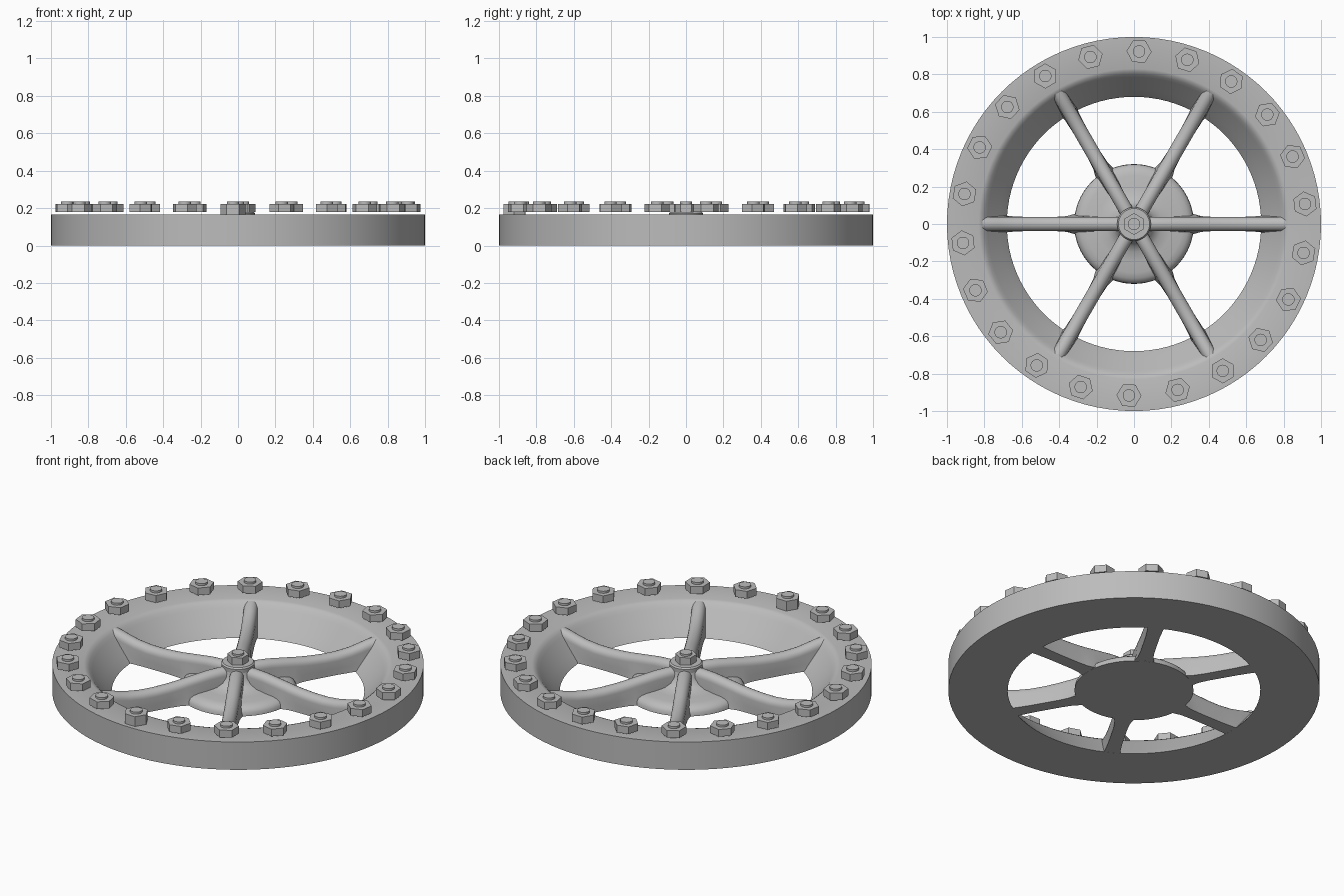
import bpy, bmesh, math
from mathutils import Matrix

old = bpy.data.objects.get("Cube")
if old:
    bpy.data.objects.remove(old, do_unlink=True)

# Single cast metal colour
GREY = (0.5, 0.5, 0.5, 1)
metal = bpy.data.materials.new("cast_grey")
metal.use_nodes = True
metal.diffuse_color = GREY
metal.node_tree.nodes["Principled BSDF"].inputs["Base Color"].default_value = GREY


def finish(bm, name, angle=35):
    """Turn a bmesh into a shaded object."""
    bmesh.ops.remove_doubles(bm, verts=bm.verts, dist=1e-5)
    bmesh.ops.recalc_face_normals(bm, faces=bm.faces)
    mesh = bpy.data.meshes.new(name)
    bm.to_mesh(mesh)
    bm.free()
    mesh.materials.append(metal)
    obj = bpy.data.objects.new(name, mesh)
    bpy.context.collection.objects.link(obj)
    bpy.ops.object.select_all(action='DESELECT')
    obj.select_set(True)
    bpy.context.view_layer.objects.active = obj
    bpy.ops.object.shade_smooth_by_angle(angle=math.radians(angle))
    return obj


def lathe(name, profile, closed=False, steps=96):
    """Spin a radius/height profile around z."""
    bm = bmesh.new()
    vs = [bm.verts.new((r, 0, z)) for r, z in profile]
    pairs = list(zip(vs, vs[1:])) + ([(vs[-1], vs[0])] if closed else [])
    edges = [bm.edges.new(p) for p in pairs]
    bmesh.ops.spin(bm, geom=vs + edges, cent=(0, 0, 0), axis=(0, 0, 1),
                   angle=math.tau, steps=steps)
    return finish(bm, name)


def prism(bm, sides, radius, z0, z1, x=0, y=0, turn=0):
    place = Matrix.Translation((x, y, (z0 + z1) / 2)) @ Matrix.Rotation(turn, 4, 'Z')
    bmesh.ops.create_cone(bm, cap_ends=True, segments=sides, radius1=radius,
                          radius2=radius, depth=z1 - z0, matrix=place)


def nut(name, x, y, turn, base, radius):
    """Hex nut with a short round stud end."""
    bm = bmesh.new()
    prism(bm, 6, radius, base, NUT_TOP, x, y, turn)
    prism(bm, 24, 0.033, NUT_TOP - 0.01, NUT_TOP + 0.012, x, y)
    finish(bm, name, 25)


RIM_TOP, NUT_BASE, NUT_TOP = 0.165, 0.18, 0.223

# Rim with a sloping inner wall
lathe("rim", [(0.68, 0), (1, 0), (1, RIM_TOP), (0.83, RIM_TOP), (0.815, 0.16),
              (0.80, 0.148), (0.785, 0.13), (0.72, 0.05), (0.695, 0.02)], closed=True)

# Hub dish rising to a central column and collar
lathe("hub", [(0, 0), (0.32, 0), (0.318, 0.02), (0.308, 0.035), (0.29, 0.047),
              (0.26, 0.054), (0.20, 0.058), (0.15, 0.066), (0.115, 0.085),
              (0.095, 0.115), (0.088, 0.15), (0, 0.15)])
lathe("hub_collar", [(0, 0.14), (0.088, 0.14), (0.09, 0.172), (0.083, 0.18), (0, 0.18)])

# Spokes: round-topped bars, each station is radius, height, base flare
STATIONS = [(0, 0.16, 0), (0.1, 0.162, 0), (0.18, 0.157, 0), (0.26, 0.146, 0.012),
            (0.32, 0.138, 0.015), (0.36, 0.132, 0.004), (0.42, 0.126, 0),
            (0.50, 0.121, 0), (0.58, 0.121, 0), (0.66, 0.129, 0.004),
            (0.72, 0.142, 0.012), (0.77, 0.155, 0.012), (0.81, 0.162, 0)]
HALF = 0.038


def section(height, flare):
    pts = [(HALF + flare, 0.001), (HALF + flare * 0.4, 0.04)]
    for i in range(11):
        a = math.pi * i / 10
        pts.append((HALF * math.cos(a), height - HALF + HALF * math.sin(a)))
    return pts + [(-y, z) for y, z in reversed(pts[:2])]


for n in range(6):
    bm = bmesh.new()
    rings = [[bm.verts.new((r, y, z)) for y, z in section(h, f)] for r, h, f in STATIONS]
    for a, b in zip(rings, rings[1:]):
        for i in range(len(a)):
            j = (i + 1) % len(a)
            bm.faces.new((a[i], a[j], b[j], b[i]))
    bm.faces.new(rings[0])
    bm.faces.new(rings[-1])
    bmesh.ops.rotate(bm, verts=bm.verts, cent=(0, 0, 0),
                     matrix=Matrix.Rotation(n * math.pi / 3, 3, 'Z'))
    finish(bm, f"spoke_{n + 1}")

# Ring of nuts, the one nearest the front reaches down to the rim
COUNT, RING = 22, 0.92
for n in range(COUNT):
    a = math.radians(6.5) + math.tau * n / COUNT
    base = RIM_TOP if n == 16 else NUT_BASE
    nut(f"rim_nut_{n + 1}", RING * math.cos(a), RING * math.sin(a) + 0.003,
        a, base, 0.067)

# Central nut on the collar
nut("hub_nut", 0, 0, 0, NUT_BASE - 0.005, 0.058)
